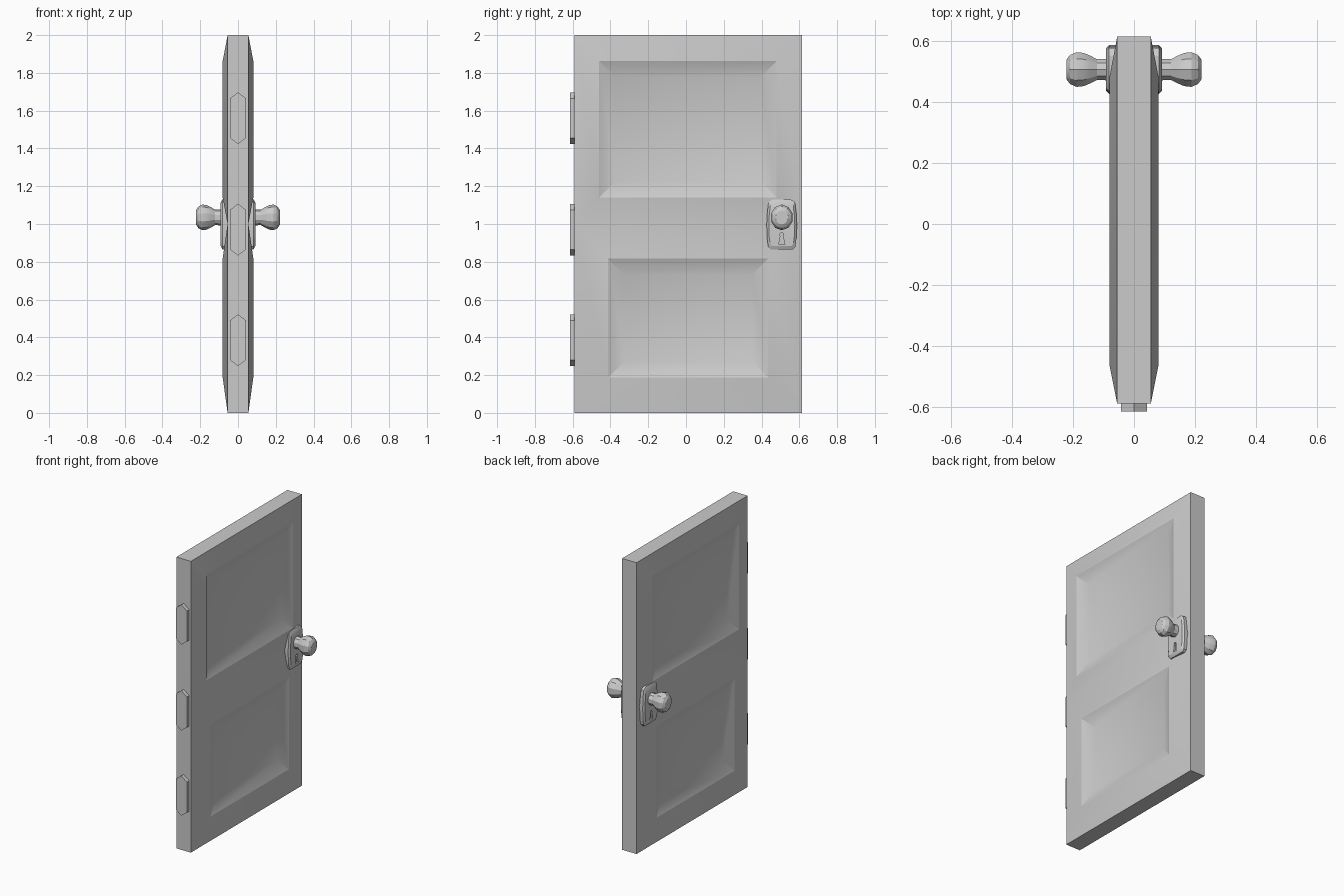
import bpy, bmesh, math
from mathutils import Vector

if "Cube" in bpy.data.objects:
    bpy.data.objects.remove(bpy.data.objects["Cube"])


def finish(name, bm, mirror=True, smooth=True):
    bmesh.ops.remove_doubles(bm, verts=bm.verts, dist=1e-5)
    bmesh.ops.recalc_face_normals(bm, faces=bm.faces)
    me = bpy.data.meshes.new(name)
    bm.to_mesh(me)
    bm.free()
    ob = bpy.data.objects.new(name, me)
    bpy.context.collection.objects.link(ob)
    bpy.ops.object.select_all(action='DESELECT')
    bpy.context.view_layer.objects.active = ob
    ob.select_set(True)
    if smooth:
        bpy.ops.object.shade_smooth_by_angle(angle=math.radians(28))
    if mirror:
        m = ob.modifiers.new("mirror", 'MIRROR')
        m.use_clip = True
    return ob


def loft(bm, loops, cap_start=False, cap_end=True):
    rings = [[bm.verts.new(p) for p in loop] for loop in loops]
    for a, b in zip(rings, rings[1:]):
        n = len(a)
        for i in range(n):
            bm.faces.new((a[i], a[(i + 1) % n], b[(i + 1) % n], b[i]))
    if cap_start:
        bm.faces.new(rings[0][::-1])
    if cap_end:
        bm.faces.new(rings[-1])


def rect(x, y0, y1, z0, z1):
    return [(x, y0, z0), (x, y1, z0), (x, y1, z1), (x, y0, z1)]


# Door slab: two sunken panels on a softly raised frame, mirrored front to back
Y0, Y1 = -0.59, 0.615
bm = bmesh.new()
for (z0, z1), outer in [((0, 1), (-0.413, 0.435, 0.187, 0.817)),
                        ((1, 2), (-0.46, 0.48, 1.14, 1.863))]:
    d = 0.087
    a, b, c, e = outer
    loft(bm, [rect(0.055, Y0, Y1, z0, z1),
              rect(0.081, *outer),
              rect(0.048, a + d, b - d, c + d, e - d)])
edge = [(Y0, 0), (Y1, 0), (Y1, 1), (Y1, 2), (Y0, 2), (Y0, 1)]
loft(bm, [[(x, y, z) for y, z in edge] for x in (0, 0.055)], cap_end=False)
finish("door_slab", bm)

# Hinges: elongated hexagonal plates on the edge
for i, z in enumerate((0.385, 0.97, 1.56)):
    bm = bmesh.new()
    hexagon = [(0, -0.137), (0.042, -0.105), (0.042, 0.105),
               (0, 0.137), (-0.042, 0.105), (-0.042, -0.105)]
    loft(bm, [[(x, y, z + h) for x, h in hexagon] for y in (-0.58, -0.615)],
         cap_start=True)
    finish(f"hinge_{i + 1}", bm, mirror=False, smooth=False)

# Lock plate: bulging rounded outline with a bevelled rim
KY, KZ = 0.507, 1.035
half = [(0.045, 0.133), (0.07, 0.118), (0.077, 0.06), (0.08, 0),
        (0.078, -0.07), (0.072, -0.118), (0.058, -0.133)]
outline = half + [(-y, z) for y, z in reversed(half)]
bm = bmesh.new()
loft(bm, [[(x, KY + y * s, 0.998 + z * s) for y, z in outline]
          for x, s in ((0.045, 1), (0.082, 1), (0.092, 0.86))], cap_start=True)
plate = finish("lock_plate", bm, mirror=False)

# Keyhole cut into the plate
hole = [(0.011 * math.cos(math.radians(t)), 0.943 + 0.011 * math.sin(math.radians(t)))
        for t in range(-50, 231, 40)]
hole += [(-0.016, 0.892), (0.016, 0.892)]
bm = bmesh.new()
loft(bm, [[(x, KY + y, z) for y, z in hole] for x in (0.08, 0.12)], cap_start=True)
cutter = finish("keyhole_cutter", bm, mirror=False, smooth=False)
cutter.hide_render = True
bpy.context.view_layer.objects.active = plate
cut = plate.modifiers.new("keyhole", 'BOOLEAN')
cut.operation = 'DIFFERENCE'
cut.solver = 'EXACT'
cut.object = cutter
bpy.ops.object.modifier_apply(modifier=cut.name)
bpy.data.objects.remove(cutter)
plate.modifiers.new("mirror", 'MIRROR')

# Knobs: turned profile, slightly taller than wide
profile = [(0.07, 0.043), (0.122, 0.041), (0.145, 0.055), (0.165, 0.065),
           (0.188, 0.068), (0.21, 0.057), (0.222, 0.038)]
N = 10
bm = bmesh.new()
loft(bm, [[(x, KY + r * 0.88 * math.cos(2 * math.pi * k / N + math.pi / 2),
            KZ + r * math.sin(2 * math.pi * k / N + math.pi / 2))
           for k in range(N)] for x, r in profile], cap_start=True)
finish("knobs", bm)
